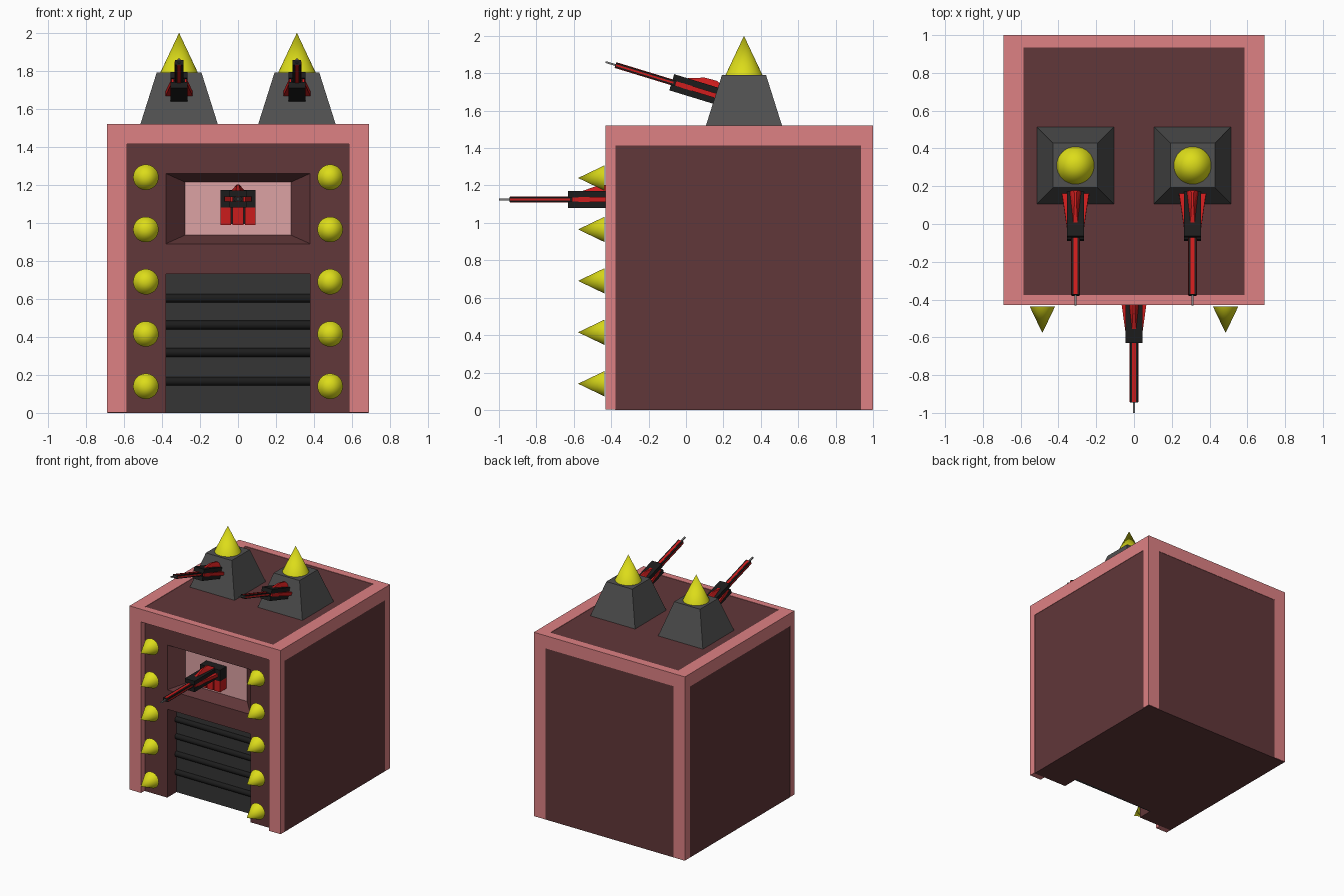
import bpy, bmesh
from math import radians, pi
from mathutils import Matrix, Vector

if "Cube" in bpy.data.objects:
    bpy.data.objects.remove(bpy.data.objects["Cube"])


def mat(name, r, g, b):
    m = bpy.data.materials.new(name)
    m.diffuse_color = (r, g, b, 1)
    m.use_nodes = True
    m.node_tree.nodes["Principled BSDF"].inputs["Base Color"].default_value = m.diffuse_color
    return m


PINK = mat("pink", 0.73, 0.22, 0.23)
PALE = mat("pale_pink", 0.72, 0.36, 0.37)
DARK = mat("dark_maroon", 0.12, 0.038, 0.041)
GREY = mat("turret_grey", 0.08, 0.08, 0.08)
DOOR = mat("door_grey", 0.036, 0.036, 0.036)
BLACK = mat("black", 0.012, 0.012, 0.012)
RED = mat("red", 0.6, 0.012, 0.012)
YELLOW = mat("yellow", 0.72, 0.72, 0.01)
STEEL = mat("steel", 0.2, 0.2, 0.2)


def hull(name, pts, material, m=Matrix()):
    """Convex solid around a handful of corner points."""
    bm = bmesh.new()
    for p in pts:
        bm.verts.new(m @ Vector(p))
    bmesh.ops.convex_hull(bm, input=bm.verts[:])
    bmesh.ops.dissolve_limit(bm, angle_limit=0.01, verts=bm.verts[:], edges=bm.edges[:])
    bmesh.ops.recalc_face_normals(bm, faces=bm.faces[:])
    me = bpy.data.meshes.new(name)
    bm.to_mesh(me)
    bm.free()
    ob = bpy.data.objects.new(name, me)
    bpy.context.collection.objects.link(ob)
    me.materials.append(material)
    return ob


def box(name, x, y, z, material, m=Matrix()):
    return hull(name, [(a, b, c) for a in x for b in y for c in z], material, m)


def cut(ob, cutters):
    """Subtract each cutter and remove it."""
    bpy.context.view_layer.objects.active = ob
    for c in cutters:
        c.hide_render = True
        mod = ob.modifiers.new("cut", 'BOOLEAN')
        mod.operation, mod.solver, mod.object = 'DIFFERENCE', 'EXACT', c
        bpy.ops.object.modifier_apply(modifier=mod.name)
        bpy.data.objects.remove(c)


def cone(name, r, h, base, rot, material):
    bpy.ops.mesh.primitive_cone_add(vertices=32, radius1=r, radius2=0, depth=h)
    ob = bpy.context.object
    ob.name = name
    ob.data.transform(Matrix.Translation((0, 0, h / 2)))
    ob.location, ob.rotation_euler = base, rot
    ob.data.materials.append(material)
    bpy.ops.object.shade_smooth_by_angle(angle=radians(40))


# Pink edge frame, hollowed through all three axes
frame = box("frame", (-0.69, 0.69), (-0.43, 1.0), (0.003, 1.52), PINK)
IX, IY, IZ = (-0.585, 0.585), (-0.376, 0.935), (-1, 1.415)
cut(frame, [box("cut_x", (-2, 2), IY, IZ, PINK),
            box("cut_y", IX, (-2, 2), IZ, PINK),
            box("cut_z", IX, IY, (-1, 2), PINK)])

# Dark walls with the doorway and the splayed window cut out
walls = box("walls", (-0.687, 0.687), (-0.38, 0.997), (0, 1.517), DARK)
slope = 0.1
win = [(sx * 0.38, -0.38, z) for sx in (-1, 1) for z in (0.89, 1.26)]
win += [(sx * 0.28, -0.28, z) for sx in (-1, 1) for z in (0.935, 1.215)]
win += [(sx * 0.38, -0.40, z) for sx in (-1, 1) for z in (0.89, 1.26)]
cut(walls, [box("cut_door", (-0.38, 0.38), (-1, -0.25), (-1, 0.73), DARK),
            hull("cut_window", win, DARK)])
box("window_panel", (-0.28, 0.28), (-0.283, -0.27), (0.935, 1.215), PALE)

# Shutter door with rounded black bars
box("door", (-0.38, 0.38), (-0.26, -0.24), (0, 0.73), DOOR)
for z in (0.603, 0.463, 0.318, 0.167):
    bpy.ops.mesh.primitive_cylinder_add(vertices=16, radius=0.023, depth=0.76,
                                        location=(0, -0.26, z), rotation=(0, pi / 2, 0))
    bar = bpy.context.object
    bar.name = "door_bar"
    bar.data.materials.append(BLACK)
    bpy.ops.object.shade_smooth_by_angle(angle=radians(40))

# Columns of spikes on the front
for sx in (-1, 1):
    for i in range(5):
        cone("front_spike", 0.067, 0.14, (sx * 0.485, -0.437, 0.14 + 0.275 * i),
             (pi / 2, 0, 0), YELLOW)


# Gun pointing to -y, muzzle at the local origin
def gun(m):
    box("gun_tip", (-0.006, 0.006), (0, 0.06), (-0.005, 0.005), STEEL, m)
    box("gun_barrel", (-0.022, 0.022), (0.055, 0.38), (-0.013, 0.013), BLACK, m)
    box("gun_barrel_core", (-0.01, 0.01), (0.058, 0.38), (-0.016, 0.016), RED, m)
    box("gun_barrel_stripe", (-0.024, 0.024), (0.058, 0.38), (-0.005, 0.005), RED, m)
    for s in (-1, 1):
        box("gun_body", (-0.045, 0.045), (0.37, 0.68), sorted((s * 0.012, s * 0.045)), BLACK, m)
        hull("gun_side_fin", [(s * x, y, z) for x, y in
             ((0, 0.39), (0.04, 0.39), (0.05, 0.48), (0.072, 0.62), (0.072, 0.68), (0, 0.68))
             for z in (-0.013, 0.013)], RED, m)
    box("gun_body_core", (-0.03, 0.03), (0.38, 0.68), (-0.03, 0.03), BLACK, m)
    hull("gun_top_fin", [(s * w, y, z) for s in (-1, 1) for w, y, z in
         ((0.012, 0.43, 0.04), (0.006, 0.53, 0.075), (0.006, 0.6, 0.078),
          (0.035, 0.66, 0.045), (0.035, 0.66, 0.03))], RED, m)


# Window gun and its block mount
gun(Matrix.Translation((0, -1.0, 1.125)))
box("mount_block", (-0.092, 0.092), (-0.365, -0.278), (1.08, 1.172), BLACK)
box("mount_base", (-0.088, 0.088), (-0.355, -0.278), (0.995, 1.085), BLACK)
for x in (-0.064, 0, 0.064):
    box("mount_red_strip", (x - 0.028, x + 0.028), (-0.365, -0.278), (0.99, 1.082), RED)

# Roof turrets: pyramid base, spike and tilted gun
for sx in (-1, 1):
    cx, cy = sx * 0.31, 0.31
    hull("turret", [(cx + a * r, cy + b * r, z) for a in (-1, 1) for b in (-1, 1)
                    for r, z in ((0.205, 1.515), (0.118, 1.79))], GREY)
    cone("turret_spike", 0.1, 0.212, (cx, cy, 1.788), (0, 0, 0), YELLOW)
    gun(Matrix.Translation((cx, -0.43, 1.86)) @ Matrix.Rotation(radians(-17), 4, 'X'))
